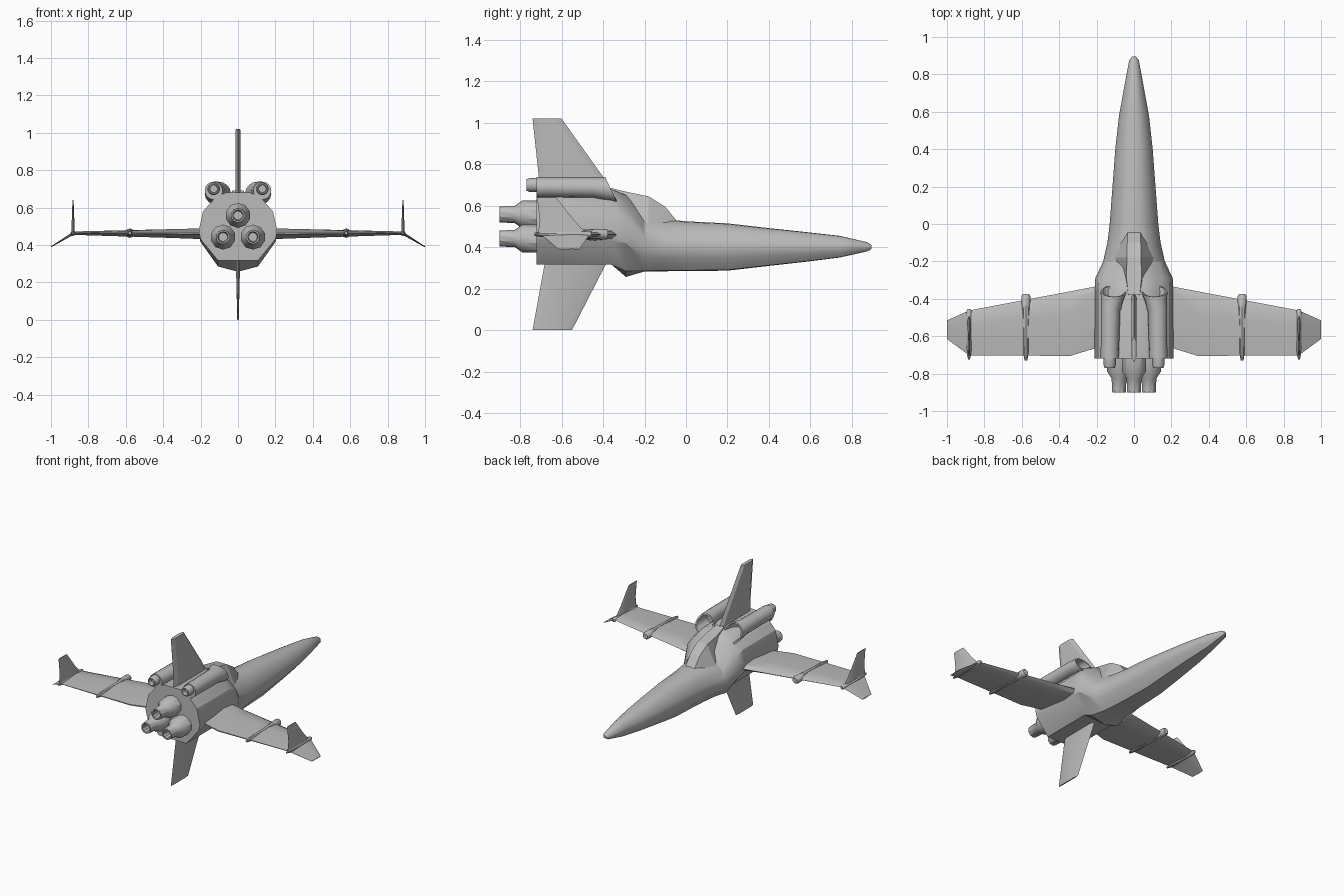
import bpy, bmesh, math
from mathutils import Vector

cube = bpy.data.objects.get("Cube")
if cube:
    bpy.data.objects.remove(cube, do_unlink=True)

grey = bpy.data.materials.new("hull grey")
grey.use_nodes = True
COLOUR = (0.5, 0.5, 0.5, 1)
grey.diffuse_color = COLOUR
grey.node_tree.nodes["Principled BSDF"].inputs["Base Color"].default_value = COLOUR


def loft(name, rings, angle=30):
    """Skin a closed surface through rings that all have the same point count."""
    bm = bmesh.new()
    loops = [[bm.verts.new(p) for p in ring] for ring in rings]
    n = len(loops[0])
    for a, b in zip(loops, loops[1:]):
        for i in range(n):
            j = (i + 1) % n
            bm.faces.new((a[i], a[j], b[j], b[i]))
    bm.faces.new(loops[0])
    bm.faces.new(loops[-1])
    bmesh.ops.recalc_face_normals(bm, faces=bm.faces)
    mesh = bpy.data.meshes.new(name)
    bm.to_mesh(mesh)
    bm.free()
    mesh.materials.append(grey)
    obj = bpy.data.objects.new(name, mesh)
    bpy.context.collection.objects.link(obj)
    bpy.ops.object.select_all(action='DESELECT')
    obj.select_set(True)
    bpy.context.view_layer.objects.active = obj
    bpy.ops.object.shade_smooth_by_angle(angle=math.radians(angle))
    return obj


def tube(name, x, z, stations, sides=12):
    """Round body along y from (y, radius) stations."""
    def ring(y, r):
        return [(x + r * math.cos(math.tau * (i + .5) / sides), y,
                 z + r * math.sin(math.tau * (i + .5) / sides)) for i in range(sides)]
    return loft(name, [ring(y, r) for y, r in stations], 35)


def fin(name, x, stations):
    """Upright blade from (z, rear y, front y, half thickness) stations."""
    def ring(z, rear, front, t):
        bevel = min(0.03, (front - rear) * 0.2)
        return [(x, rear, z), (x - t, rear + bevel, z), (x - t, front - bevel, z),
                (x, front, z), (x + t, front - bevel, z), (x + t, rear + bevel, z)]
    return loft(name, [ring(*s) for s in stations], 20)


# Fuselage: broad engine block, flared shoulder, long tapered nose
def hull_ring(y, half):
    pts = half + [(-x, z) for x, z in reversed(half[1:-1])]
    return [(x, y, z) for x, z in pts]


block = [(0, .68), (.065, .68), (.12, .655), (.155, .615), (.187, .58),
         (.21, .475), (.2, .43), (.107, .317), (0, .317)]
shoulder = [(0, .66), (.06, .65), (.11, .61), (.155, .585), (.19, .55),
            (.207, .47), (.203, .42), (.107, .285), (0, .257)]
section = [(0, 1), (.33, .97), (.62, .78), (.82, .52), (.94, .26),
           (1, 0), (.9, -.45), (.5, -.97), (0, -1)]


def nose_ring(y, w, top, bottom):
    half = [(w * u, .4 + v * (top - .4 if v > 0 else .4 - bottom)) for u, v in section]
    return hull_ring(y, half)


nose = [(-.2, .165, .555, .283), (-.1, .142, .535, .284), (0, .13, .525, .285),
        (.2, .115, .515, .287), (.4, .1, .492, .31), (.58, .08, .473, .33),
        (.74, .051, .455, .35), (.875, .026, .424, .38), (.895, .01, .41, .392)]
loft("fuselage", [hull_ring(-.72, block), hull_ring(-.36, block), hull_ring(-.29, shoulder)]
     + [nose_ring(*s) for s in nose])


# Canopy: raised faceted cabin ahead of the fin
def canopy_ring(y, base, roof, z):
    return [(-base, y, .5), (-roof, y, z), (roof, y, z), (base, y, .5)]


loft("canopy", [canopy_ring(-.38, .07, .03, .69), canopy_ring(-.29, .085, .04, .668),
                canopy_ring(-.18, .11, .038, .645), canopy_ring(-.1, .075, .036, .595),
                canopy_ring(-.035, .04, .034, .515)], 15)

# Vertical fins
fin("upper_fin", 0, [(.6, -.71, -.32, .014), (.74, -.71, -.40, .014), (1.02, -.74, -.6, .012)])
fin("lower_fin", 0, [(0, -.74, -.55, .004), (.33, -.68, -.38, .012)])

# Main engines: stepped bell housings with hollow nozzles
for label, x, z in (("top", 0, .558), ("left", .08, .442), ("right", -.08, .442)):
    tube(label + "_engine", x, z, [(-.7, .067), (-.79, .067), (-.825, .042), (-.9, .038),
                                   (-.9, .029), (-.84, .024)], 10)


# Wing outlines: x, leading y, trailing y, centre z, half thickness
wing_stations = [(.17, -.33, -.655, .46, .028), (.21, -.335, -.665, .46, .028),
                 (.34, -.36, -.705, .461, .024), (.88, -.462, -.703, .463, .009),
                 (1, -.515, -.615, .39, .003)]


def wing_ring(s, x, lead, trail, z, t):
    chord = lead - trail
    profile = [(0, 0), (.08, .7), (.35, 1), (1, .15), (1, -.15), (.35, -1), (.08, -.7)]
    return [(s * x, lead - u * chord, z + v * t) for u, v in profile]


# Shoulder nacelle with a raked hollow intake
def nacelle_ring(s, x, z, rx, rz, y, rake):
    ring = []
    for i in range(16):
        a = math.tau * i / 16
        ring.append((s * (x + rx * math.cos(a)), y - rake * math.sin(a), z + rz * math.sin(a)))
    return ring


for side, s in (("left", 1), ("right", -1)):
    loft(side + "_wing", [wing_ring(s, *w) for w in wing_stations], 25)
    loft(side + "_nacelle", [nacelle_ring(s, .13, .69, .048, .048, -.72, 0),
                             nacelle_ring(s, .125, .688, .052, .05, -.45, 0),
                             nacelle_ring(s, .108, .675, .07, .064, -.36, .03),
                             nacelle_ring(s, .108, .675, .06, .054, -.36, .028),
                             nacelle_ring(s, .115, .68, .045, .04, -.46, 0)], 35)
    tube(side + "_nacelle_exhaust", s * .13, .70,
         [(-.7, .034), (-.755, .034), (-.77, .028), (-.77, .022), (-.74, .02)])
    tube(side + "_wing_pod", s * .578, .463,
         [(-.375, .018), (-.385, .025), (-.45, .024), (-.7, .013), (-.73, .008)], 10)
    tube(side + "_tip_pod", s * .882, .462,
         [(-.455, .009), (-.465, .014), (-.66, .014), (-.7, .011), (-.725, .005)], 10)
    fin(side + "_winglet", s * .882,
        [(.455, -.715, -.47, .009), (.53, -.705, -.54, .007), (.64, -.718, -.626, .003)])
